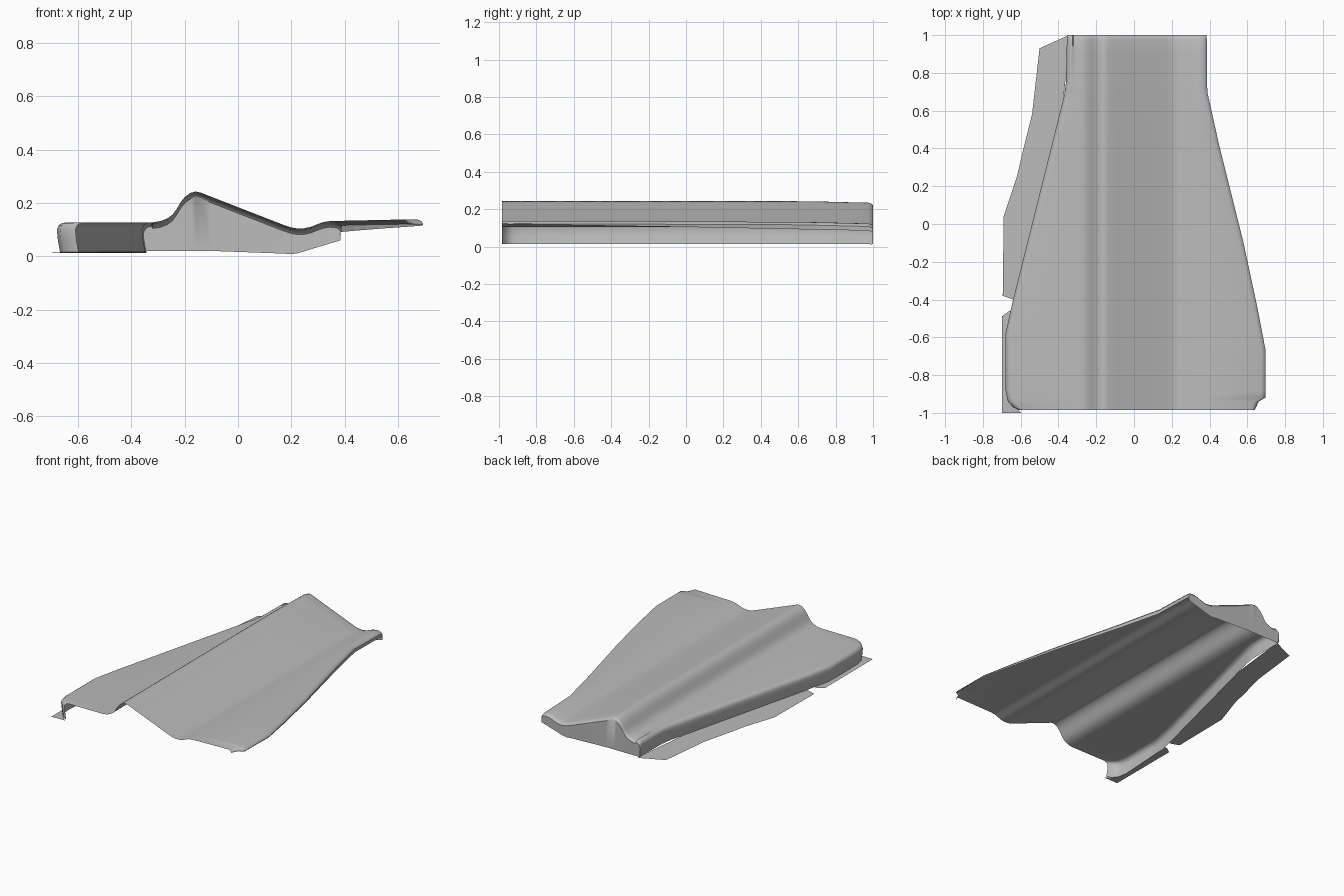
import bpy, bmesh

cube = bpy.data.objects.get("Cube")
if cube:
    bpy.data.objects.remove(cube, do_unlink=True)

grey = bpy.data.materials.new("plain grey")
grey.use_nodes = True
colour = (0.5, 0.5, 0.5, 1)
grey.diffuse_color = colour
grey.node_tree.nodes["Principled BSDF"].inputs["Base Color"].default_value = colour


def lerp(points, t):
    """Read a value from a list of (position, value) points."""
    if t <= points[0][0]:
        return points[0][1]
    for (a, u), (b, v) in zip(points, points[1:]):
        if t <= b:
            return u + (v - u) * (t - a) / (b - a)
    return points[-1][1]


def loft(name, rows, angle=0.7):
    """Skin a list of equal-length point rows."""
    bm = bmesh.new()
    grid = [[bm.verts.new(p) for p in row] for row in rows]
    for r, s in zip(grid, grid[1:]):
        for i in range(len(r) - 1):
            bm.faces.new((r[i], r[i + 1], s[i + 1], s[i]))
    bmesh.ops.remove_doubles(bm, verts=bm.verts[:], dist=0.0005)
    mesh = bpy.data.meshes.new(name)
    bm.to_mesh(mesh)
    bm.free()
    obj = bpy.data.objects.new(name, mesh)
    bpy.context.collection.objects.link(obj)
    mesh.materials.append(grey)
    bpy.ops.object.select_all(action="DESELECT")
    obj.select_set(True)
    bpy.context.view_layer.objects.active = obj
    bpy.ops.object.shade_smooth_by_angle(angle=angle)
    return obj


# Outline of the tapering panel, as (y, x)
LEFT = [(-0.985, -0.61), (-0.97, -0.64), (-0.94, -0.668), (-0.88, -0.68),
        (-0.58, -0.68), (-0.4, -0.64), (0.36, -0.45), (0.68, -0.37),
        (0.75, -0.36), (1, -0.355)]
RIGHT = [(-0.985, 0.64), (-0.94, 0.66), (-0.92, 0.695), (-0.66, 0.695),
         (-0.45, 0.655), (-0.1, 0.58), (0.42, 0.45), (0.7, 0.388), (1, 0.385)]
# Ridge and valley section, as (x, z)
SECTION = [(-0.32, 0.127), (-0.29, 0.132), (-0.265, 0.142), (-0.245, 0.157),
           (-0.23, 0.178), (-0.215, 0.203), (-0.2, 0.222), (-0.18, 0.237),
           (-0.16, 0.243), (-0.14, 0.239), (-0.1, 0.223), (0.17, 0.118),
           (0.2, 0.108), (0.225, 0.104), (0.25, 0.105), (0.275, 0.111),
           (0.3, 0.121), (0.32, 0.128), (0.345, 0.132)]
BOTTOM = [(0.12, 0.02), (0.16, 0.012), (0.19, 0.006), (0.22, 0.01), (0.385, 0.06)]
FLOOR = 0.015


def panel_row(y):
    left, right = lerp(LEFT, y), lerp(RIGHT, y)
    drop = lerp([(0.6, 0), (0.72, 0.002), (1, 0.009)], y)
    lip = lerp([(-0.98, 0.12), (0, 0.105), (1, 0.085)], y)
    edge = lerp([(-1, 0.138), (0.6, 0.132), (1, 0.122)], y)
    row = [(left + 0.012, FLOOR), (left + 0.004, 0.06), (left, 0.1),
           (left + 0.006, 0.115), (left + 0.018, 0.124), (left + 0.03, 0.126)]
    row += [(x, z - drop) for x, z in SECTION]
    row += [(right - 0.022, edge), (right - 0.008, edge - 0.005),
            (right, edge - 0.015), (right - 0.002, min(lip, edge - 0.018))]
    return [(x, y, z) for x, z in row]


# Panel with the long left wall and the short right lip
stations = sorted({y for y, x in LEFT + RIGHT if y < 0.98}
                  | {-0.8, -0.2, 0.0, 0.2, 0.55, 0.65, 0.72, 0.79, 0.9, 0.975})
rows = [panel_row(y) for y in stations]

# Rounded turn into the back wall
last = panel_row(1)
rows.append([(x, 0.992, z - 0.004) for x, y, z in last])
rows.append([(x, 1, max(z - 0.014, FLOOR)) for x, y, z in last])
rows.append([(x, 0.998, min(z - 0.014, lerp(BOTTOM, x))) if z > 0.03
             else (x, 0.998, FLOOR) for x, y, z in last])
loft("corrugated_panel", rows)


# Two flat flanges at the foot of the left wall
def flange(name, outer):
    loft(name, [[(x, y, FLOOR - 0.002),
                 (max(x, lerp(LEFT, y) + 0.012), y, FLOOR)] for y, x in outer])


flange("rear_flange", [(-0.4, -0.64), (-0.38, -0.695), (0.04, -0.69),
                       (0.25, -0.62), (0.4, -0.585), (0.58, -0.54),
                       (0.93, -0.5), (1, -0.345)])
flange("front_flange", [(-0.46, -0.66), (-0.49, -0.7), (-0.88, -0.7),
                        (-0.94, -0.7), (-0.97, -0.7), (-1, -0.7)])
